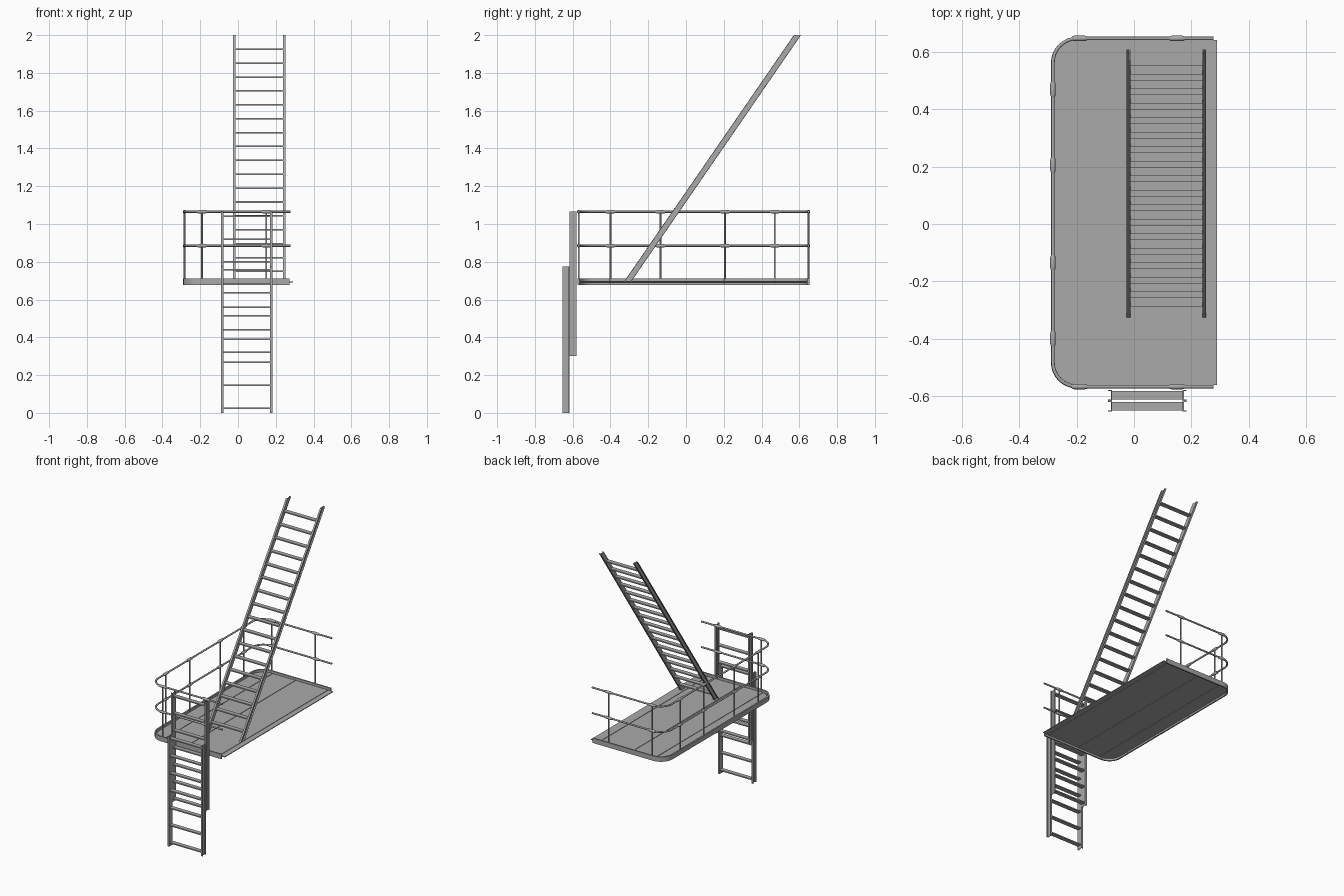
import bpy, bmesh, math
from mathutils import Vector

cube = bpy.data.objects.get("Cube")
if cube:
    bpy.data.objects.remove(cube, do_unlink=True)

steel = bpy.data.materials.new("grey_steel")
steel.use_nodes = True
GREY = (0.4, 0.4, 0.4, 1)
steel.diffuse_color = GREY
steel.node_tree.nodes["Principled BSDF"].inputs["Base Color"].default_value = GREY


def finish(bm, name, smooth=False):
    bmesh.ops.recalc_face_normals(bm, faces=bm.faces)
    mesh = bpy.data.meshes.new(name)
    bm.to_mesh(mesh)
    bm.free()
    mesh.materials.append(steel)
    obj = bpy.data.objects.new(name, mesh)
    bpy.context.collection.objects.link(obj)
    if smooth:
        bpy.context.view_layer.objects.active = obj
        obj.select_set(True)
        bpy.ops.object.shade_smooth_by_angle(angle=math.radians(40))
        obj.select_set(False)
    return obj


def prism(bm, points, offset):
    """Extrude a flat outline by an offset vector."""
    face = bm.faces.new([bm.verts.new(p) for p in points])
    ext = bmesh.ops.extrude_face_region(bm, geom=[face])
    bmesh.ops.translate(bm, vec=offset,
                        verts=[v for v in ext["geom"] if isinstance(v, bmesh.types.BMVert)])


def box(bm, lo, hi):
    (x0, y0, z0), (x1, y1, z1) = lo, hi
    prism(bm, [(x0, y0, z0), (x1, y0, z0), (x1, y1, z0), (x0, y1, z0)], (0, 0, z1 - z0))


def rounded_path(right, left, front, back, radius, steps=8):
    """U-shaped plan outline, open on the right, with two round corners."""
    pts = [(right, front)]
    for cy, start in ((front + radius, -90), (back - radius, 180)):
        for i in range(steps + 1):
            a = math.radians(start - 90 * i / steps)
            pts.append((left + radius + radius * math.cos(a), cy + radius * math.sin(a)))
    return pts + [(right, back)]


def tube(bm, path, radii, sides=10):
    """Round bar along a path, with one radius per path point."""
    path = [Vector(p) for p in path]
    rings = []
    for i, p in enumerate(path):
        d = (path[min(i + 1, len(path) - 1)] - path[max(i - 1, 0)]).normalized()
        u = d.cross(Vector((0, 0, 1)) if abs(d.z) < 0.9 else Vector((1, 0, 0))).normalized()
        v = d.cross(u)
        rings.append([bm.verts.new(p + radii[i] * (u * math.cos(t) + v * math.sin(t)))
                      for t in (math.tau * k / sides for k in range(sides))])
    for a, b in zip(rings, rings[1:]):
        for k in range(sides):
            n = (k + 1) % sides
            bm.faces.new((a[k], a[n], b[n], b[k]))
    bm.faces.new(rings[0])
    bm.faces.new(rings[-1])


def ladder(name, x0, x1, bottom, top, depth, rungs, rung_depth):
    """Channel stiles between two (y, z) points, plus flat rungs at given heights."""
    (ya, za), (yb, zb) = bottom, top
    web, flange, half = 0.004, 0.013, depth / 2
    for label, x, side in (("right", x0, -1), ("left", x1, 1)):
        bm = bmesh.new()
        for lo, hi, w in ((-half, half, web), (-half, -half + web, flange), (half - web, half, flange)):
            prism(bm, [(x, ya + lo, za), (x, ya + hi, za), (x, yb + hi, zb), (x, yb + lo, zb)],
                  (side * w, 0, 0))
        finish(bm, f"{name}_{label}_stile")
    bm = bmesh.new()
    for z in rungs:
        y = ya + (yb - ya) * (z - za) / (zb - za)
        box(bm, (x0, y - rung_depth / 2, z - 0.004), (x1, y + rung_depth / 2, z + 0.004))
    finish(bm, f"{name}_rungs")


# Platform floor with round corners on the right side
FLOOR = 0.695
bm = bmesh.new()
outline = rounded_path(0.29, -0.28, -0.562, 0.643, 0.085)
prism(bm, [(x, y, FLOOR - 0.005) for x, y in outline], (0, 0, 0.005))
finish(bm, "platform_floor")

# Long floor strips above and below the floor
bm = bmesh.new()
for x0, x1 in ((-0.208, -0.18), (-0.033, 0.0), (0.222, 0.253)):
    box(bm, (x0, -0.56, FLOOR - 0.008), (x1, 0.64, FLOOR + 0.003))
finish(bm, "floor_strips")

# Kick edge around the three closed sides
bm = bmesh.new()
outer = rounded_path(0.272, -0.29, -0.574, 0.653, 0.09)
inner = rounded_path(0.272, -0.28, -0.564, 0.643, 0.08)
prism(bm, [(x, y, 0.678) for x, y in outer + inner[::-1]], (0, 0, 0.034))
finish(bm, "platform_edge", True)

# Handrails
LEFT, FRONT, BACK = -0.283, -0.568, 0.648
HEIGHTS = {"mid_rail": 0.885, "top_rail": 1.065}
rail = rounded_path(0.277, LEFT, FRONT, BACK, 0.085)
for name, z in HEIGHTS.items():
    bm = bmesh.new()
    tube(bm, [(x, y, z) for x, y in rail], [0.006] * len(rail))
    finish(bm, name, True)

# Posts, each with a tapered sleeve on both rails
posts = [(LEFT, y, (0, 1)) for y in (-0.4, -0.135, 0.206, 0.47)]
posts += [(x, y, (1, 0)) for x in (-0.19, 0.15) for y in (FRONT, BACK)]
post_bm, sleeve_bm = bmesh.new(), bmesh.new()
for x, y, (dx, dy) in posts:
    tube(post_bm, [(x, y, FLOOR - 0.01), (x, y, 1.065)], [0.005, 0.005])
    for z in HEIGHTS.values():
        tube(sleeve_bm, [(x + dx * s, y + dy * s, z) for s in (-0.026, -0.018, 0.018, 0.026)],
             [0.007, 0.0095, 0.0095, 0.007])
finish(post_bm, "rail_posts", True)
finish(sleeve_bm, "rail_sleeves", True)

# Sloping ladder up from the platform
ladder("upper_ladder", -0.013, 0.239, (-0.309, FLOOR), (0.59, 2.0), 0.038,
       [1.925 - 0.0735 * i for i in range(17)], 0.031)

# Fixed ladder at the front and the sliding ladder in front of it
ladder("fixed_ladder", -0.077, 0.17, (-0.598, 0.3), (-0.598, 1.065), 0.038,
       [0.32 + 0.12 * i for i in range(7)], 0.03)
ladder("sliding_ladder", -0.077, 0.17, (-0.636, 0.0), (-0.636, 0.775), 0.038,
       [0.025 + 0.122 * i for i in range(7)], 0.03)
